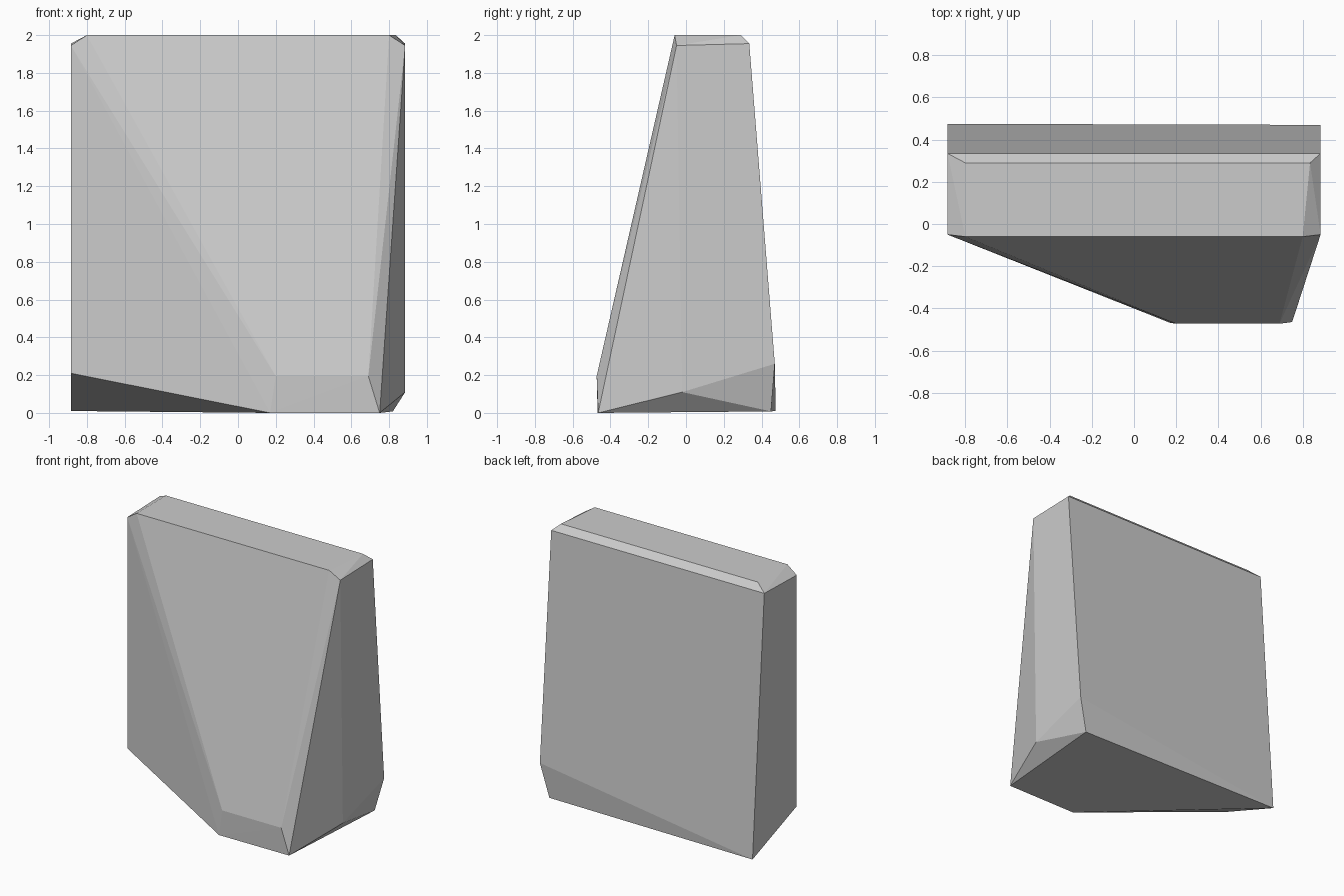
import bpy
import bmesh
import math

default_cube = bpy.data.objects.get("Cube")
if default_cube:
    bpy.data.objects.remove(default_cube, do_unlink=True)


def make_material(name, colour):
    material = bpy.data.materials.new(name)
    material.use_nodes = True
    material.diffuse_color = colour
    shader = material.node_tree.nodes["Principled BSDF"]
    shader.inputs["Base Color"].default_value = colour
    shader.inputs["Roughness"].default_value = 0.9
    return material


def make_hull(name, corners, material):
    """Wrap a faceted convex solid around its corner points."""
    mesh = bpy.data.meshes.new(name)
    solid = bmesh.new()
    for corner in corners:
        solid.verts.new(corner)
    bmesh.ops.convex_hull(solid, input=solid.verts[:])
    loose = [vert for vert in solid.verts if not vert.link_faces]
    bmesh.ops.delete(solid, geom=loose, context="VERTS")
    # Merge nearly flat triangles into clean facets
    bmesh.ops.dissolve_limit(solid, angle_limit=math.radians(0.8),
                             verts=solid.verts[:], edges=solid.edges[:])
    bmesh.ops.recalc_face_normals(solid, faces=solid.faces[:])
    solid.to_mesh(mesh)
    solid.free()
    mesh.materials.append(material)
    block = bpy.data.objects.new(name, mesh)
    bpy.context.collection.objects.link(block)
    return block


half_width = 0.885

# Flat crown of the slab
crown = [(-0.8, -0.06, 2), (0.8, -0.06, 2),
         (0.835, 0.29, 2), (-0.8, 0.29, 2)]

# Chamfer corners just under the crown
shoulders = [(side * half_width, depth, height)
             for side in (-1, 1)
             for depth, height in ((-0.05, 1.945), (0.335, 1.955))]

# Lower corners of the two side walls
left_wall = [(half_width, -0.02, 0.11), (half_width, 0.47, 0.26)]
right_wall = [(-half_width, -0.05, 0.21), (-half_width, 0.475, 0.01)]

# Front toe and the underside
toe = [(0.2, -0.473, 0.195), (0.69, -0.473, 0.195)]
underside = [(0.17, -0.468, 0), (0.75, -0.465, 0), (0.82, 0.45, 0.008)]

stone = make_material("stone grey", (0.6, 0.6, 0.6, 1))
make_hull("stone_slab", crown + shoulders + left_wall + right_wall + toe + underside, stone)
